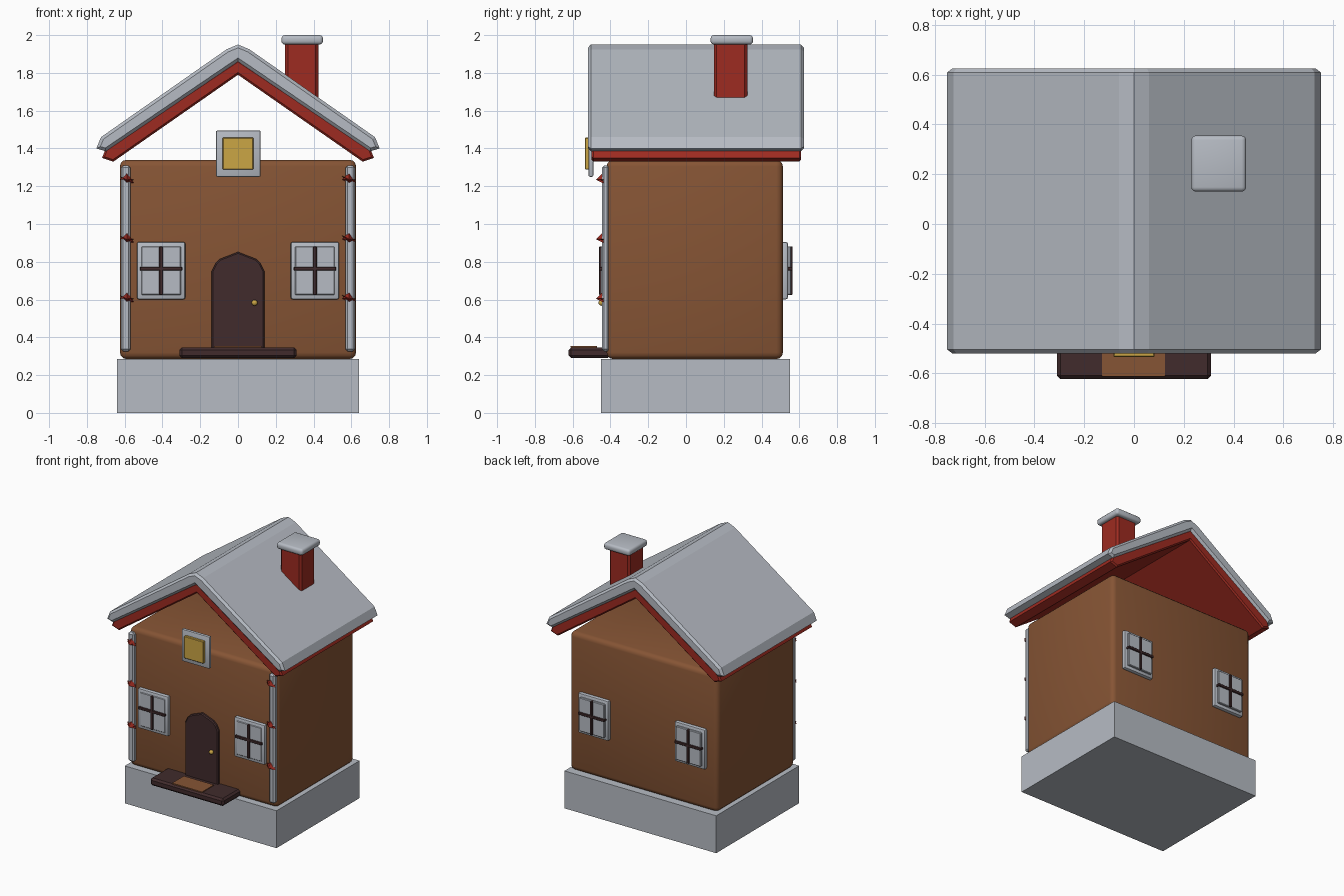
import bpy, bmesh, math
from mathutils import Vector

if "Cube" in bpy.data.objects:
    bpy.data.objects.remove(bpy.data.objects["Cube"])


def material(name, rgb):
    m = bpy.data.materials.new(name)
    m.use_nodes = True
    m.diffuse_color = (*rgb, 1)
    m.node_tree.nodes["Principled BSDF"].inputs["Base Color"].default_value = (*rgb, 1)
    return m


GREY = material("pale grey", (0.47, 0.50, 0.55))
BROWN = material("gingerbread brown", (0.24, 0.09, 0.035))
RED = material("brick red", (0.34, 0.024, 0.015))
DARK = material("dark brown", (0.052, 0.024, 0.025))
GOLD = material("golden yellow", (0.60, 0.38, 0.06))


def finish(name, bm, mat, angle=20):
    bmesh.ops.recalc_face_normals(bm, faces=bm.faces[:])
    mesh = bpy.data.meshes.new(name)
    bm.to_mesh(mesh)
    bm.free()
    mesh.materials.append(mat)
    mesh.shade_smooth()
    mesh.set_sharp_from_angle(angle=math.radians(angle))
    obj = bpy.data.objects.new(name, mesh)
    bpy.context.collection.objects.link(obj)
    return obj


def box(name, x, y, z, mat, bevel=0.0, segments=1, angle=20):
    """Box from (min, max) ranges with optional rounded edges."""
    bm = bmesh.new()
    bmesh.ops.create_cube(bm, size=1)
    for v in bm.verts:
        v.co = Vector([r[0] if c < 0 else r[1] for c, r in zip(v.co, (x, y, z))])
    if bevel:
        bmesh.ops.bevel(bm, geom=bm.edges[:], offset=bevel, segments=segments,
                        profile=0.5, affect='EDGES')
    return finish(name, bm, mat, angle)


def prism(name, half, y, mat, bevel):
    """Mirror a right-hand half profile, extrude along y, chamfer the end rims."""
    points = half + [(-px, pz) for px, pz in reversed(half) if px > 0]
    bm = bmesh.new()
    face = bm.faces.new([bm.verts.new((px, y[0], pz)) for px, pz in points])
    new = bmesh.ops.extrude_face_region(bm, geom=[face])["geom"]
    for v in new:
        if isinstance(v, bmesh.types.BMVert):
            v.co.y = y[1]
    bmesh.ops.recalc_face_normals(bm, faces=bm.faces[:])
    rims = [e for e in bm.edges if abs(e.verts[0].co.y - e.verts[1].co.y) < 1e-5]
    bmesh.ops.bevel(bm, geom=rims, offset=bevel, segments=1, affect='EDGES')
    return finish(name, bm, mat, 5)


# Plinth and walls
box("plinth", (-0.64, 0.64), (-0.45, 0.55), (0, 0.285), GREY)
box("walls", (-0.625, 0.625), (-0.42, 0.513), (0.285, 1.34), BROWN, 0.035, 3, 40)

# Roof slab with the red lining under it
prism("roof", [(0, 1.95), (0.06, 1.925), (0.725, 1.46), (0.75, 1.40), (0.70, 1.385), (0, 1.86)],
      (-0.52, 0.625), GREY, 0.016)
prism("roof_lining", [(0, 1.87), (0.70, 1.40), (0.72, 1.35), (0.66, 1.33), (0, 1.79)],
      (-0.50, 0.61), RED, 0.01)

# Chimney
box("chimney", (0.25, 0.425), (0.147, 0.325), (1.62, 1.965), RED, 0.015)
box("chimney_cap", (0.23, 0.45), (0.13, 0.355), (1.95, 2.0), GREY, 0.018, 3, 40)

# Front corner trims with gem studs
for side, sx in (("left", 1), ("right", -1)):
    xs = sorted((sx * 0.568, sx * 0.62))
    box(f"corner_trim_{side}", xs, (-0.445, -0.405), (0.325, 1.31), GREY, 0.012)
    for i in range(3):
        bm = bmesh.new()
        for s in (-1, 1):
            bmesh.ops.create_cone(bm, segments=4, radius1=0.037, radius2=0, depth=0.037)
            for v in bm.verts[-5:]:
                v.co = Vector((v.co.x, v.co.y, s * (v.co.z + 0.0185)))
        bmesh.ops.remove_doubles(bm, verts=bm.verts[:], dist=0.001)
        stud = finish(f"stud_{side}_{i + 1}", bm, RED, 5)
        stud.location = (sx * 0.588, -0.44, 0.605 + i * 0.315)

# Windows, two at the front and two at the back
for wall, wy, d in (("front", -0.42, -1), ("back", 0.513, 1)):
    def depth(a, b):
        return sorted((wy + d * a, wy + d * b))
    reach = 0.0 if d < 0 else 0.012
    for side, sx in (("left", 1), ("right", -1)):
        cx, cz, tag = sx * 0.407, 0.753, f"{wall}_{side}"
        box(f"window_frame_{tag}", (cx - 0.128, cx + 0.128), depth(-0.01, 0.026),
            (cz - 0.152, cz + 0.152), GREY, 0.01, 2, 40)
        box(f"window_pane_{tag}", (cx - 0.105, cx + 0.105), depth(0, 0.03 + reach),
            (cz - 0.128, cz + 0.128), GREY, 0.004)
        box(f"window_upright_{tag}", (cx - 0.01, cx + 0.01), depth(0.02, 0.04 + reach),
            (cz - 0.128, cz + 0.128), DARK, 0.003)
        box(f"window_crossbar_{tag}", (cx - 0.112, cx + 0.112), depth(0.02, 0.04 + reach),
            (cz, cz + 0.02), DARK, 0.003)

# Attic window hung between the eaves
box("attic_frame", (-0.117, 0.12), (-0.516, -0.49), (1.25, 1.495), GREY, 0.008, 2, 40)
box("attic_pane", (-0.082, 0.082), (-0.535, -0.51), (1.288, 1.457), GOLD, 0.004)

# Arched door and knob
prism("door", [(0, 0.852), (0.095, 0.815), (0.12, 0.79), (0.14, 0.75), (0.14, 0.33)],
      (-0.44, -0.40), DARK, 0.007)
bm = bmesh.new()
bmesh.ops.create_uvsphere(bm, u_segments=12, v_segments=8, radius=0.016)
finish("door_knob", bm, GOLD, 60).location = (0.088, -0.447, 0.583)

# Doorstep with mat
box("doorstep", (-0.31, 0.31), (-0.622, -0.40), (0.29, 0.347), DARK, 0.014)
box("doormat", (-0.128, 0.125), (-0.612, -0.47), (0.345, 0.353), BROWN)
